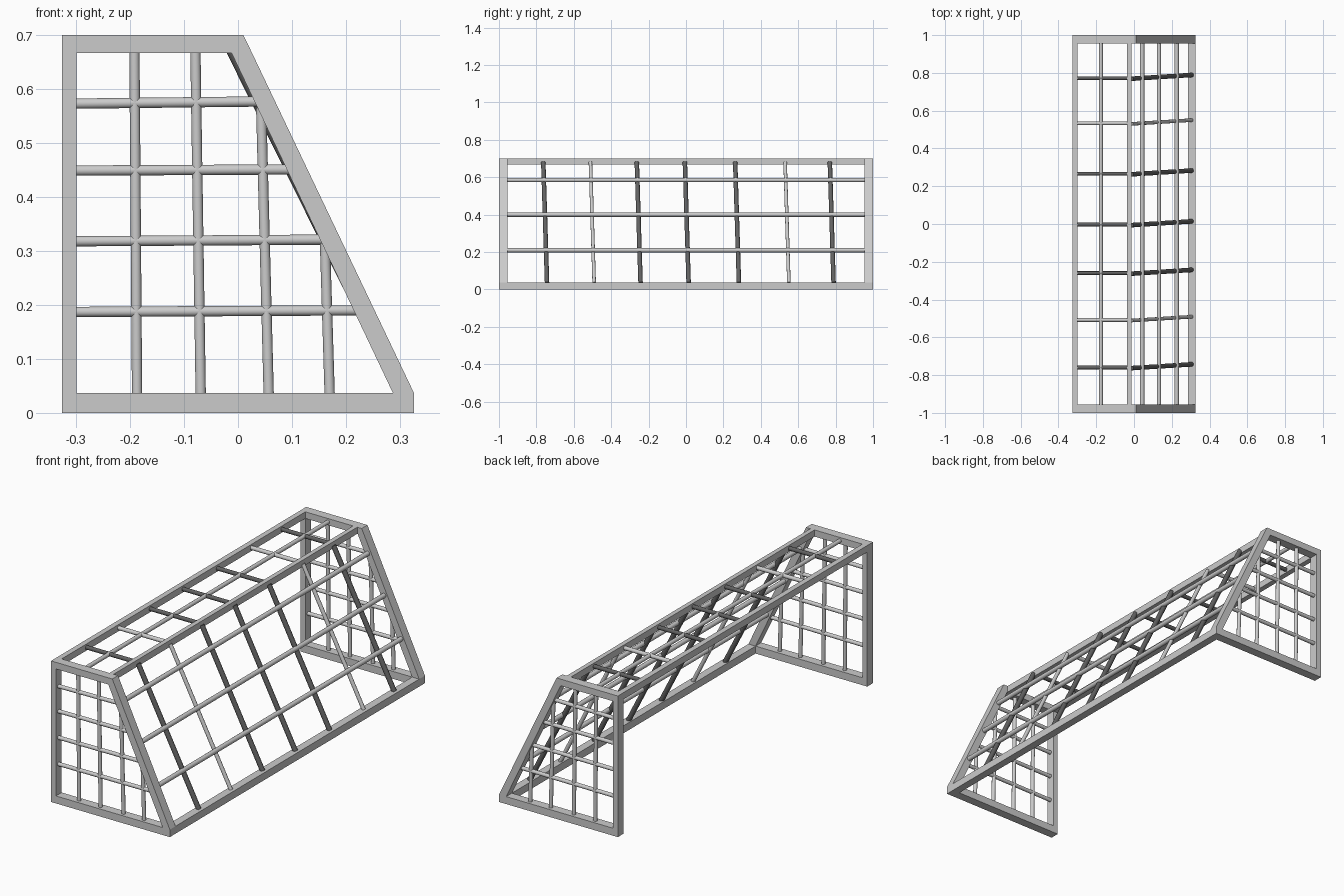
import bpy, bmesh
from mathutils import Vector

if "Cube" in bpy.data.objects:
    bpy.data.objects.remove(bpy.data.objects["Cube"])

dark = bpy.data.materials.new("dark_grey")
dark.diffuse_color = (0.12, 0.12, 0.12, 1)
dark.use_nodes = True
dark.node_tree.nodes["Principled BSDF"].inputs["Base Color"].default_value = dark.diffuse_color


def prism(name, profile, y0, y1):
    """Extrude an x-z profile between two y positions."""
    bm = bmesh.new()
    face = bm.faces.new([bm.verts.new((x, y0, z)) for x, z in profile])
    ext = bmesh.ops.extrude_face_region(bm, geom=[face])
    verts = [g for g in ext["geom"] if isinstance(g, bmesh.types.BMVert)]
    bmesh.ops.translate(bm, verts=verts, vec=(0, y1 - y0, 0))
    bmesh.ops.recalc_face_normals(bm, faces=bm.faces)
    mesh = bpy.data.meshes.new(name)
    bm.to_mesh(mesh)
    bm.free()
    obj = bpy.data.objects.new(name, mesh)
    bpy.context.collection.objects.link(obj)
    return obj


def rect(x0, x1, z0, z1):
    return [(x0, z0), (x1, z0), (x1, z1), (x0, z1)]


def rod(name, a, b, r=0.01, mat=None):
    """Round rod between two points."""
    a, b = Vector(a), Vector(b)
    d = b - a
    bpy.ops.mesh.primitive_cylinder_add(
        vertices=16, radius=r, depth=d.length, location=(a + b) / 2,
        rotation=d.to_track_quat('Z', 'Y').to_euler())
    obj = bpy.context.object
    obj.name = name
    bpy.ops.object.shade_smooth_by_angle()
    if mat:
        obj.data.materials.append(mat)
    return obj


# End frames with their net of rods
for side, s in (("front", -1), ("back", 1)):
    y0, y1 = sorted((s * 0.955, s * 1.0))
    prism(side + "_bottom_bar", rect(-0.326, 0.326, 0, 0.037), y0, y1)
    prism(side + "_upright_post", rect(-0.326, -0.299, 0.037, 0.7), y0, y1)
    prism(side + "_top_bar", [(-0.299, 0.667), (-0.012, 0.667), (0.026, 0.667),
                              (0.01, 0.7), (-0.299, 0.7)], y0, y1)
    prism(side + "_slanted_bar", [(0.287, 0.037), (0.326, 0.037),
                                  (0.026, 0.667), (-0.012, 0.667)], y0, y1)
    y = s * 0.978
    for xb, xt, zt in ((-0.187, -0.192, 0.675), (-0.069, -0.079, 0.675),
                       (0.057, 0.043, 0.565), (0.170, 0.161, 0.32)):
        rod(side + "_net_upright", (xb, y, 0.03), (xt, y, zt), 0.0095)
    for zl, zr, xr in ((0.573, 0.577, 0.04), (0.449, 0.451, 0.10),
                       (0.318, 0.321, 0.162), (0.187, 0.19, 0.224)):
        rod(side + "_net_crossbar", (-0.305, y, zl), (xr, y, zr), 0.0095)

# Long rails joining the end frames
prism("top_rear_rail", rect(-0.326, -0.299, 0.667, 0.7), -0.955, 0.955)
prism("top_middle_rail", rect(-0.037, -0.014, 0.667, 0.7), -0.955, 0.955)
prism("bottom_rail", rect(0.287, 0.326, 0, 0.037), -0.955, 0.955)

# Long round rods on the top and the slope
rod("top_long_rod", (-0.175, -0.96, 0.683), (-0.175, 0.96, 0.683))
for x, z in ((0.043, 0.585), (0.132, 0.40), (0.226, 0.21)):
    rod("slope_long_rod", (x, -0.96, z), (x, 0.96, z), 0.0115)

# Cross rods over the top, continuing down the slope
for i, y in enumerate((-0.76, -0.508, -0.26, -0.003, 0.266, 0.533, 0.772)):
    mat = None if i in (1, 5) else dark
    r = 0.0095 if i in (1, 5) else 0.012
    rod("top_cross_rod", (-0.305, y, 0.683), (-0.02, y, 0.683), 0.01, mat)
    rod("slope_cross_rod", (-0.014, y - 0.003, 0.68),
        (0.305, y + 0.017, 0.035), r, mat)
